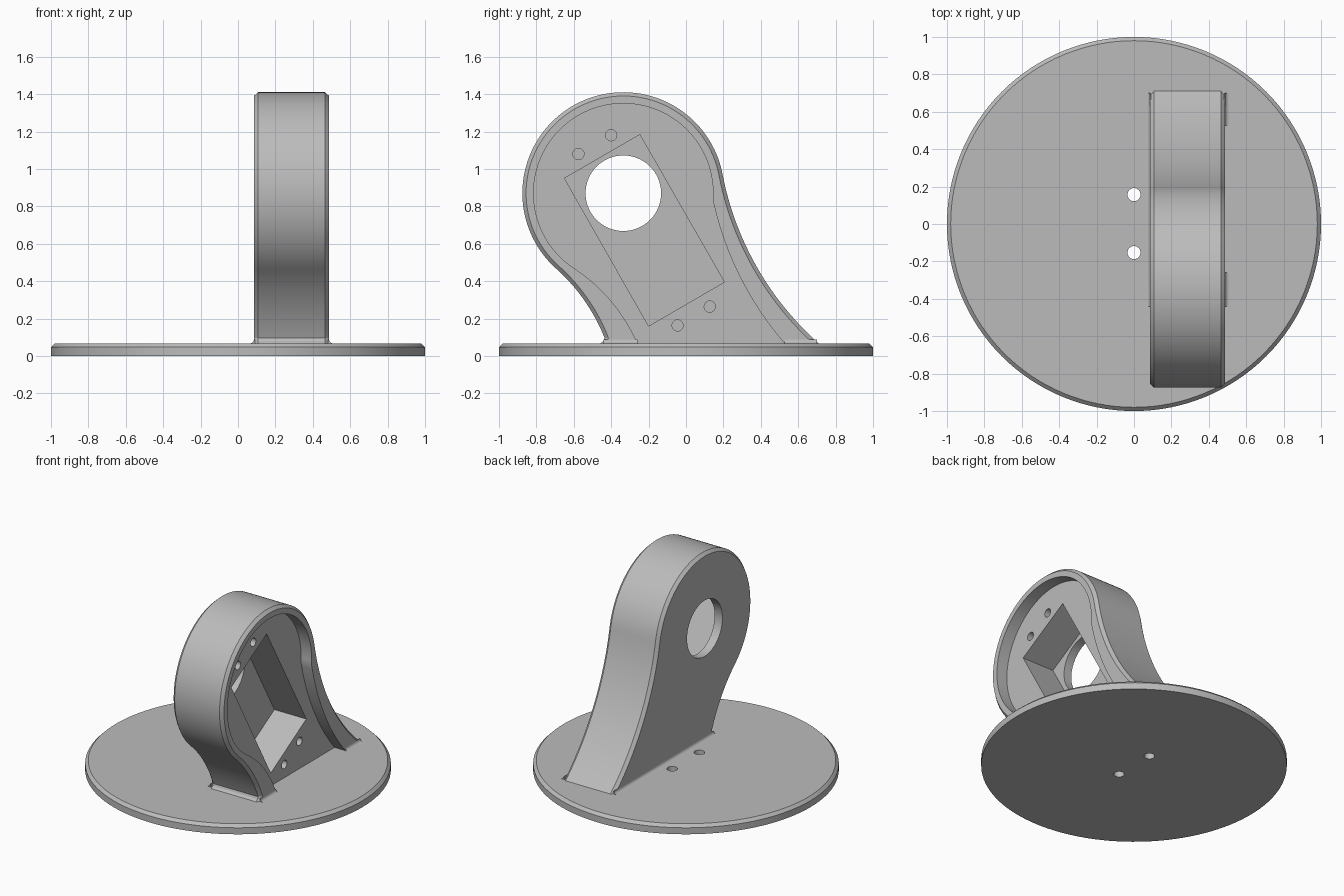
import bpy, bmesh, math
from mathutils import Vector

if "Cube" in bpy.data.objects:
    bpy.data.objects.remove(bpy.data.objects["Cube"])

grey = bpy.data.materials.new("plain grey")
grey.diffuse_color = (0.5, 0.5, 0.5, 1)
grey.use_nodes = True
grey.node_tree.nodes["Principled BSDF"].inputs["Base Color"].default_value = grey.diffuse_color


def loft(name, rings):
    """Closed solid through matching rings of 3D points."""
    bm = bmesh.new()
    vs = [[bm.verts.new(p) for p in r] for r in rings]
    n = len(vs[0])
    for a, b in zip(vs, vs[1:]):
        for i in range(n):
            bm.faces.new((a[i], a[(i + 1) % n], b[(i + 1) % n], b[i]))
    bm.faces.new(vs[0][::-1])
    bm.faces.new(vs[-1])
    bmesh.ops.recalc_face_normals(bm, faces=bm.faces)
    me = bpy.data.meshes.new(name)
    bm.to_mesh(me)
    bm.free()
    me.materials.append(grey)
    ob = bpy.data.objects.new(name, me)
    bpy.context.collection.objects.link(ob)
    return ob


def circle(cu, cv, r, n):
    return [(cu + r * math.cos(2 * math.pi * i / n), cv + r * math.sin(2 * math.pi * i / n)) for i in range(n)]


def prism_x(name, outline, x0, x1):
    return loft(name, [[(x, y, z) for y, z in outline] for x in (x0, x1)])


def cut(ob, cutter):
    m = ob.modifiers.new("cut", 'BOOLEAN')
    m.operation, m.solver, m.object = 'DIFFERENCE', 'EXACT', cutter
    bpy.context.view_layer.objects.active = ob
    bpy.ops.object.modifier_apply(modifier=m.name)
    bpy.data.objects.remove(cutter)


def smooth(ob):
    bpy.ops.object.select_all(action='DESELECT')
    ob.select_set(True)
    bpy.context.view_layer.objects.active = ob
    bpy.ops.object.shade_smooth_by_angle(angle=math.radians(25))


def bulge(p, q, sag, n=24):
    """Circular arc from p to q, bulging left of travel by sag."""
    p, q = Vector(p), Vector(q)
    d = q - p
    c = d.length
    r = (c * c / 4 + sag * sag) / (2 * sag)
    left = Vector((-d.y, d.x)) / c
    o = (p + q) / 2 + left * (sag - r)
    half = math.asin(c / 2 / r)
    t = d / c
    return [tuple(o + r * (math.sin(a) * t + math.cos(a) * left))
            for a in (-half + 2 * half * i / n for i in range(n + 1))]


CY, CZ = -0.335, 0.87      # centre of the round head


def head_arc(r, a0, a1, n=72):
    return [(CY + r * math.cos(math.radians(a0 + (a1 - a0) * i / n)),
             CZ + r * math.sin(math.radians(a0 + (a1 - a0) * i / n))) for i in range(n + 1)]


def keyhole(r, a0, a1, right, sag_r, left, sag_l, tail):
    """Round head with two curved flanks running down to the base."""
    arc = head_arc(r, a0, a1)
    return bulge(right, arc[0], sag_r)[:-1] + arc + bulge(arc[-1], left, sag_l)[1:] + tail


def inset(pts, d, floor):
    """Move an outline inward, keeping the bottom edge at floor height."""
    out = []
    n = len(pts)
    for i, (y, z) in enumerate(pts):
        if z <= floor:
            a = pts[i - 1] if pts[i - 1][1] > floor else pts[(i + 1) % n]
            out.append((y + (d if a[0] < 0 else -d), z))
            continue
        t = Vector(pts[(i + 1) % n]) - Vector(pts[i - 1])
        t.normalize()
        out.append((y - t.y * d, z + t.x * d))
    return out


# Base disc with chamfered rim and two screw holes
disc = loft("base_disc", [[(x, y, z) for x, y in circle(0, 0, r, 128)]
                          for r, z in ((1, 0), (1, 0.047), (0.98, 0.067))])
for y in (0.157, -0.153):
    cut(disc, loft("hole_cutter", [[(u, v, z) for u, v in circle(0, y, 0.035, 32)] for z in (-0.1, 0.2)]))
smooth(disc)

# Upright bracket with chamfered edges
LOW = 0.03
outer = keyhole(0.54, 10.5, 228, (0.71, 0.067), 0.0854, (-0.435, 0.095), 0.0267,
                [(-0.441, 0.08), (-0.458, 0.067), (-0.458, LOW), (0.71, LOW)])
inner = inset(outer, 0.02, LOW)
bracket = loft("bracket", [[(x, y, z) for y, z in o] for x, o in
                           ((0.085, inner), (0.107, outer), (0.465, outer), (0.487, inner))])

# Shallow recess leaving a rim, open at the base
recess = keyhole(0.48, -4.3, 236.5, (0.527, 0.067), 0.054, (-0.26, 0.067), 0.039,
                 [(-0.26, 0.01), (0.527, 0.01)])
cut(bracket, prism_x("recess_cutter", recess, 0.402, 0.7))

# Tilted rectangular pocket, round opening and four blind screw holes
cut(bracket, prism_x("pocket_cutter", [(-0.65, 0.95), (-0.2, 0.16), (0.205, 0.395), (-0.247, 1.183)], 0.147, 0.6))
cut(bracket, prism_x("opening_cutter", circle(CY, CZ, 0.202, 64), -0.1, 0.6))
for y, z in ((-0.575, 1.08), (-0.4, 1.18), (0.127, 0.264), (-0.045, 0.163)):
    cut(bracket, prism_x("screw_cutter", circle(y, z, 0.03, 24), 0.28, 0.6))
smooth(bracket)

# Small concave fillets where the bracket meets the disc
for name, x, s, y0, y1 in (("back_fillet", 0.085, -1, -0.44, 0.70),
                           ("left_rim_fillet", 0.487, 1, -0.44, -0.26),
                           ("right_rim_fillet", 0.487, 1, 0.527, 0.70)):
    prof = [(-0.005, 0.06), (-0.005, 0.089)]
    prof += [(0.022 - 0.022 * math.cos(a), 0.089 - 0.022 * math.sin(a))
             for a in (math.pi / 2 * i / 6 for i in range(7))] + [(0.022, 0.06)]
    smooth(loft(name, [[(x + s * u, y, z) for u, z in prof] for y in (y0, y1)]))
